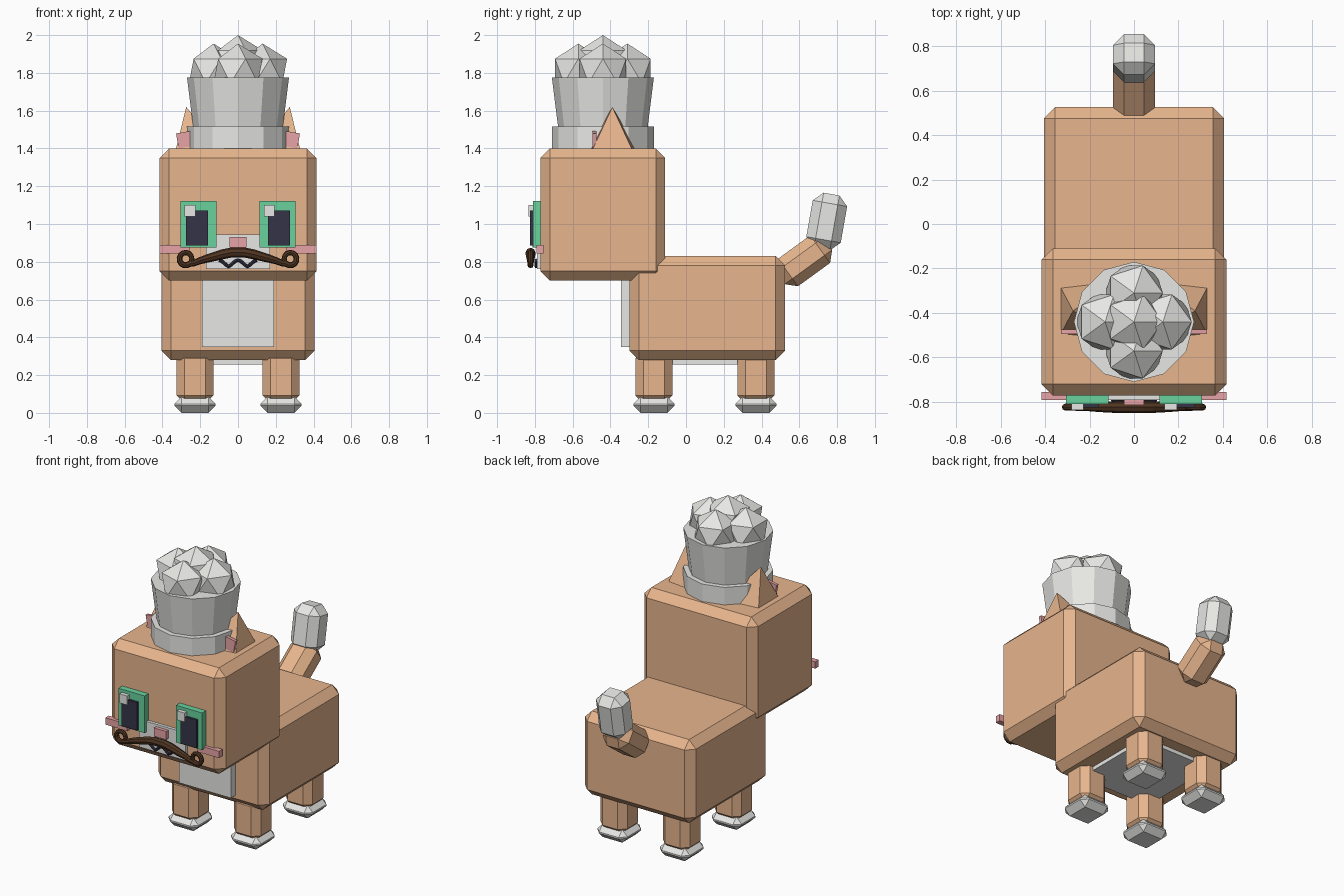
import bpy, bmesh, math
from mathutils import Matrix, Vector

if "Cube" in bpy.data.objects:
    bpy.data.objects.remove(bpy.data.objects["Cube"])


def material(name, rgb):
    m = bpy.data.materials.new(name)
    m.diffuse_color = (*rgb, 1)
    m.use_nodes = True
    m.node_tree.nodes["Principled BSDF"].inputs["Base Color"].default_value = m.diffuse_color
    return m


FUR = material("orange_fur", (0.82, 0.475, 0.275))
WHITE = material("white", (0.82, 0.82, 0.80))
PINK = material("pink", (0.80, 0.37, 0.38))
GREEN = material("green", (0.14, 0.64, 0.34))
DARK = material("dark_navy", (0.035, 0.033, 0.065))
BROWN = material("dark_brown", (0.08, 0.036, 0.016))


def finish(name, bm, mat):
    bmesh.ops.recalc_face_normals(bm, faces=bm.faces)
    me = bpy.data.meshes.new(name)
    bm.to_mesh(me)
    bm.free()
    me.materials.append(mat)
    ob = bpy.data.objects.new(name, me)
    bpy.context.collection.objects.link(ob)
    return ob


def box(name, mat, centre, size, bevel=0, tilt=0, axis='X'):
    bm = bmesh.new()
    bmesh.ops.create_cube(bm, size=1, matrix=Matrix.Diagonal((*size, 1)))
    if bevel:
        bmesh.ops.bevel(bm, geom=bm.edges[:], offset=bevel, segments=1,
                        affect='EDGES', profile=0.5)
    bm.transform(Matrix.Translation(centre) @ Matrix.Rotation(math.radians(tilt), 4, axis))
    return finish(name, bm, mat)


def span(name, mat, x, y, z, bevel=0):
    """Box given by its extents on each axis."""
    return box(name, mat, [(a + b) / 2 for a, b in (x, y, z)],
               [b - a for a, b in (x, y, z)], bevel)


def cone(name, mat, matrix, sides, r1, r2, depth):
    bm = bmesh.new()
    bmesh.ops.create_cone(bm, cap_ends=True, segments=sides, radius1=r1,
                          radius2=r2, depth=depth, matrix=matrix)
    return finish(name, bm, mat)


def tube(name, mat, points, y, depth):
    """Round tube along (x, z, radius factor) points."""
    cu = bpy.data.curves.new(name, 'CURVE')
    cu.dimensions = '3D'
    cu.bevel_depth = depth
    cu.bevel_resolution = 2
    cu.use_fill_caps = True
    sp = cu.splines.new('POLY')
    sp.points.add(len(points) - 1)
    for p, (x, z, r) in zip(sp.points, points):
        p.co = (x, y, z, 1)
        p.radius = r
    tmp = bpy.data.objects.new(name, cu)
    bpy.context.collection.objects.link(tmp)
    bpy.context.view_layer.update()
    bm = bmesh.new()
    bm.from_mesh(tmp.to_mesh())
    tmp.to_mesh_clear()
    bpy.data.objects.remove(tmp)
    for f in bm.faces:
        f.smooth = False
        f.material_index = 0
    return finish(name, bm, mat)


# Body and head
span("body", FUR, (-0.405, 0.405), (-0.30, 0.525), (0.28, 0.83), 0.05)
span("head", FUR, (-0.415, 0.415), (-0.77, -0.11), (0.70, 1.40), 0.05)
span("chest_patch", WHITE, (-0.19, 0.19), (-0.345, -0.28), (0.35, 0.72))
span("belly_patch", WHITE, (-0.26, 0.26), (-0.18, 0.40), (0.255, 0.30))

# Legs and paws
for sx, side in ((-1, "left"), (1, "right")):
    for y, end in ((-0.17, "front"), (0.37, "back")):
        box(f"{end}_{side}_leg", FUR, (sx * 0.228, y, 0.19), (0.195, 0.195, 0.28), 0.042)
        box(f"{end}_{side}_paw", WHITE, (sx * 0.228, y, 0.043), (0.218, 0.218, 0.086), 0.038)

# Tail
box("tail_base", FUR, (0, 0.625, 0.805), (0.19, 0.18, 0.31), 0.05, -54)
box("tail_tip", WHITE, (0, 0.745, 1.013), (0.19, 0.185, 0.295), 0.05, -10)

# Ears, eyes and cheeks
for s, side in ((-1, "left"), (1, "right")):
    ear = (Matrix.Translation((s * 0.247, -0.39, 1.502))
           @ Matrix.Rotation(math.radians(s * 13), 4, 'Y')
           @ Matrix.Rotation(math.radians(45), 4, 'Z'))
    cone(f"{side}_ear", FUR, ear, 4, 0.172, 0, 0.24)
    box(f"{side}_inner_ear", PINK, (s * 0.262, -0.485, 1.45), (0.12, 0.02, 0.08), 0, s * 10, 'Y')
    box(f"{side}_eye", GREEN, (s * 0.21, -0.785, 0.998), (0.19, 0.05, 0.245))
    box(f"{side}_pupil", DARK, (s * 0.217, -0.81, 0.978), (0.115, 0.03, 0.185))
    box(f"{side}_eye_highlight", WHITE, (s * 0.21 - 0.044, -0.82, 1.07), (0.056, 0.03, 0.06))
    box(f"{side}_whisker", PINK, (s * 0.335, -0.773, 0.867), (0.16, 0.036, 0.045))

# Muzzle, nose and mouth
span("muzzle", WHITE, (-0.17, 0.17), (-0.79, -0.76), (0.762, 0.945))
span("nose", PINK, (-0.045, 0.045), (-0.813, -0.78), (0.875, 0.93))
mouth = [(x, 0.775 + 0.033 * abs(math.cos(math.pi * x / 0.1)) ** 1.5, 1)
         for x in [i * 0.0125 - 0.1 for i in range(17)]]
tube("mouth", DARK, mouth, -0.793, 0.009)

# Moustache with curled ends
half = [(0.0, 0.848, 1.2), (0.04, 0.848, 1.2), (0.08, 0.840, 1.2), (0.12, 0.829, 1.1),
        (0.16, 0.818, 1.0), (0.20, 0.806, 0.85), (0.235, 0.792, 0.75)]
for i in range(13):
    a = math.radians(230 + i * 28)
    half.append((0.277 + 0.033 * math.cos(a), 0.815 + 0.034 * math.sin(a), 0.75 - i * 0.012))
full = [(-x, z, r) for x, z, r in reversed(half[1:])] + half
tube("moustache", BROWN, full, -0.823, 0.022)

# Puffy hat
HY = -0.44
cone("hat_band", WHITE, Matrix.Translation((0, HY, 1.453)), 12, 0.27, 0.27, 0.125)
cone("hat_crown", WHITE, Matrix.Translation((0, HY, 1.60)), 12, 0.226, 0.27, 0.35)
puffs = [(0, 0, 1.855), (0.13, 0, 1.81), (-0.13, 0, 1.81), (0, 0.13, 1.81), (0, -0.13, 1.81)]
for i, (x, y, z) in enumerate(puffs):
    bm = bmesh.new()
    bmesh.ops.create_icosphere(bm, subdivisions=1, radius=0.145,
                               matrix=Matrix.Translation((x, HY + y, z)))
    finish(f"hat_puff_{i + 1}", bm, WHITE)
